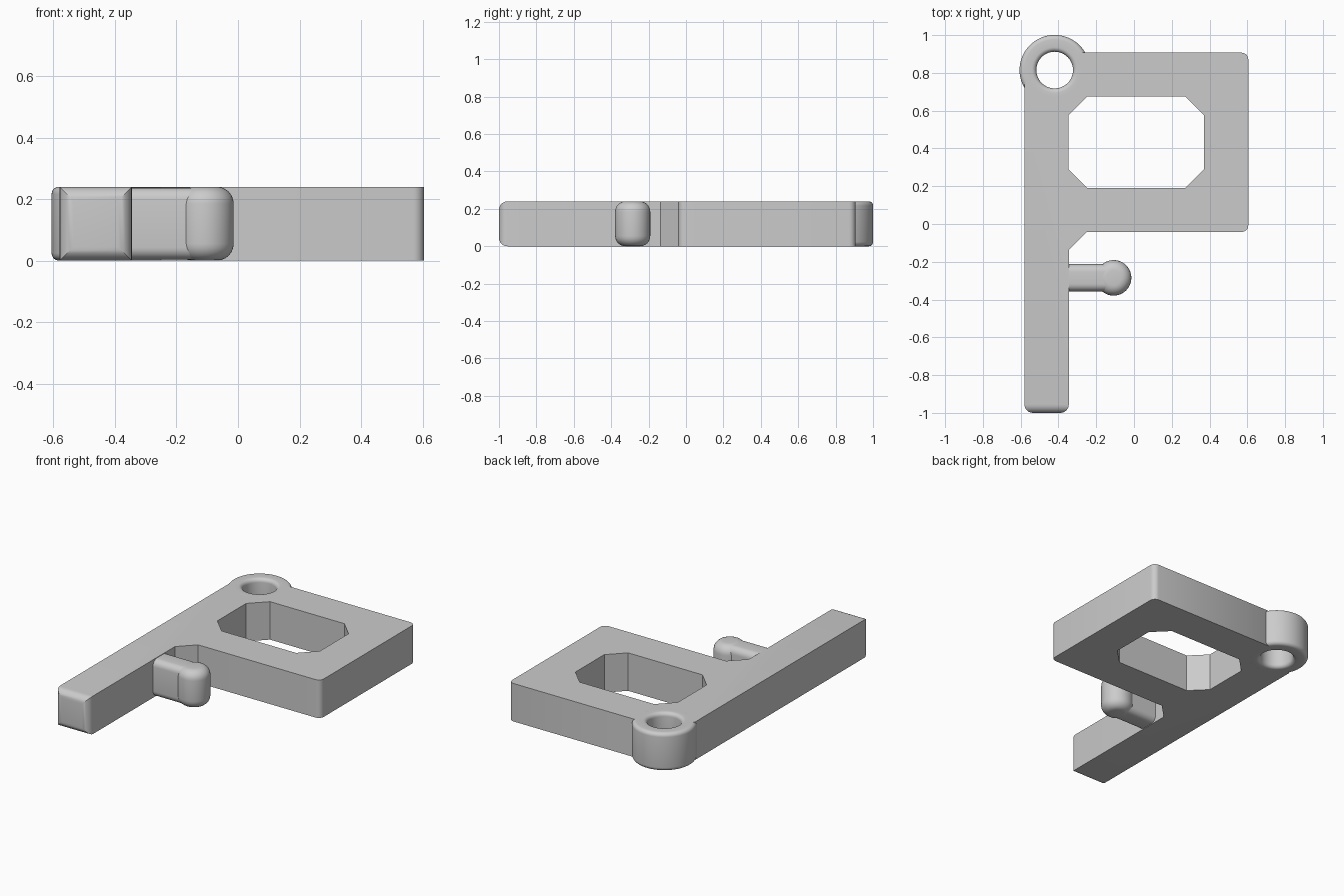
import bpy, bmesh, math
from mathutils import Matrix

cube = bpy.data.objects.get("Cube")
if cube:
    bpy.data.objects.remove(cube, do_unlink=True)

H = 0.24
RING = (-0.42, 0.815)
PEG_Y = -0.285

grey = bpy.data.materials.new("plain grey")
grey.use_nodes = True
COLOUR = (0.6, 0.6, 0.6, 1)
grey.diffuse_color = COLOUR
grey.node_tree.nodes["Principled BSDF"].inputs["Base Color"].default_value = COLOUR


def finish(name, bm):
    bmesh.ops.recalc_face_normals(bm, faces=bm.faces)
    mesh = bpy.data.meshes.new(name)
    bm.to_mesh(mesh)
    bm.free()
    mesh.materials.append(grey)
    ob = bpy.data.objects.new(name, mesh)
    bpy.context.collection.objects.link(ob)
    return ob


def prism(points, low, high):
    bm = bmesh.new()
    base = bm.faces.new([bm.verts.new((x, y, low)) for x, y in points])
    top = bmesh.ops.extrude_face_region(bm, geom=[base])
    verts = [v for v in top["geom"] if isinstance(v, bmesh.types.BMVert)]
    bmesh.ops.translate(bm, verts=verts, vec=(0, 0, high - low))
    return bm


def round_edges(bm, rule, size):
    edges = [e for e in bm.edges if rule(*e.verts)]
    bmesh.ops.bevel(bm, geom=edges, offset=size, segments=6, profile=0.5, affect='EDGES')


def lathe(name, profile, centre, closed):
    bm = bmesh.new()
    verts = [bm.verts.new((r, 0, z)) for r, z in profile]
    edges = [bm.edges.new(p) for p in zip(verts, verts[1:])]
    if closed:
        edges.append(bm.edges.new((verts[-1], verts[0])))
    bmesh.ops.spin(bm, geom=verts + edges, axis=(0, 0, 1), cent=(0, 0, 0),
                   angle=math.tau, steps=64, use_merge=True)
    bmesh.ops.remove_doubles(bm, verts=bm.verts, dist=1e-5)
    bmesh.ops.transform(bm, matrix=Matrix.Translation((*centre, 0)), verts=bm.verts)
    return finish(name, bm)


def fillet(r, z, size, start):
    """Quarter arc around (r, z), counter-clockwise from the start angle."""
    angles = [math.radians(start + 15 * i) for i in range(7)]
    return [(r + size * math.cos(a), z + size * math.sin(a)) for a in angles]


def cut(target, cutter):
    mod = target.modifiers.new("cut", 'BOOLEAN')
    mod.object, mod.operation, mod.solver = cutter, 'DIFFERENCE', 'EXACT'
    cutter.hide_render = True
    cutter.hide_viewport = True


# Flat frame with its long stem; the ring covers the clipped corner
outline = [(-0.58, -1), (-0.345, -1), (-0.345, -0.137), (-0.25, -0.042),
           (0.605, -0.042), (0.605, 0.907), (-0.28, 0.907), (-0.58, 0.74)]
bm = prism(outline, 0, H)
round_edges(bm, lambda a, b: a.co.x > 0.6 and b.co.x > 0.6 and abs(a.co.z - b.co.z) > 0.1, 0.035)
round_edges(bm, lambda a, b: a.co.y < -0.99 and b.co.y < -0.99, 0.045)
frame = finish("frame_and_stem", bm)

# Window with clipped corners
cx, cy, hx, hy, c = 0.012, 0.432, 0.358, 0.242, 0.098
window = [(cx + x, cy + y) for x, y in
          [(hx, hy - c), (hx - c, hy), (c - hx, hy), (-hx, hy - c),
           (-hx, c - hy), (c - hx, -hy), (hx - c, -hy), (hx, c - hy)]]
cut(frame, finish("window_cutter", prism(window, -0.1, H + 0.1)))

# Space for the ring
circle = [(RING[0] + 0.14 * math.cos(i * math.tau / 64),
           RING[1] + 0.14 * math.sin(i * math.tau / 64)) for i in range(64)]
cut(frame, finish("ring_cutter", prism(circle, -0.1, H + 0.1)))

# Ring with rounded rims
f, inner, outer = 0.024, 0.097, 0.186
profile = (fillet(outer - f, f, f, 270) + fillet(outer - f, H - f, f, 0)
           + fillet(inner + f, H - f, f, 90) + fillet(inner + f, f, f, 180))
ring = lathe("hanging_ring", profile, RING, True)

# Peg neck, rounded along its length
bm = prism([(-0.36, PEG_Y - 0.072), (-0.1, PEG_Y - 0.072),
            (-0.1, PEG_Y + 0.072), (-0.36, PEG_Y + 0.072)], 0.003, H - 0.003)
round_edges(bm, lambda a, b: abs(a.co.x - b.co.x) > 0.1, 0.04)
neck = finish("peg_neck", bm)

# Peg head, an upright rounded cylinder
r, f = 0.094, 0.055
profile = [(0, 0)] + fillet(r - f, f, f, 270) + fillet(r - f, H - f, f, 0) + [(0, H)]
head = lathe("peg_head", profile, (-0.108, PEG_Y), False)

# Smooth shading with sharp edges kept
bpy.ops.object.select_all(action='DESELECT')
for ob in (frame, ring, neck, head):
    ob.select_set(True)
bpy.context.view_layer.objects.active = frame
bpy.ops.object.shade_smooth_by_angle(angle=math.radians(30))
